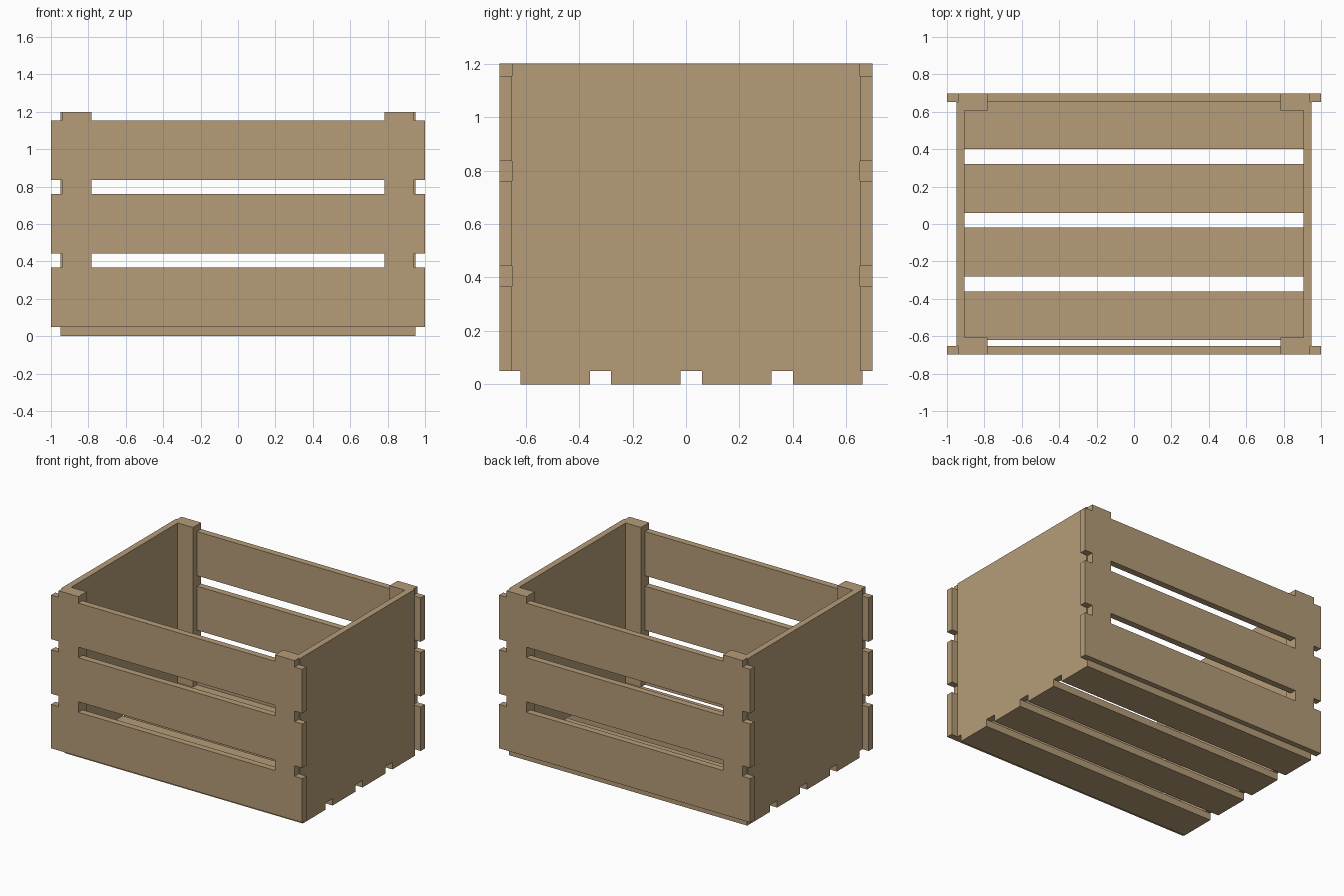
import bpy
import bmesh
from mathutils import Vector

cube = bpy.data.objects.get("Cube")
if cube:
    bpy.data.objects.remove(cube, do_unlink=True)

# Single wood colour
wood = bpy.data.materials.new("light_wood")
wood.use_nodes = True
COLOR = (0.465, 0.335, 0.19, 1)
wood.diffuse_color = COLOR
wood.node_tree.nodes["Principled BSDF"].inputs["Base Color"].default_value = COLOR

# Main dimensions
HALF_Y = 0.698          # outer face of the long sides
WALL_Y = 0.651          # inner face of the long sides
END_X = 0.95            # outer face of the end panels
INNER_X = 0.905         # inner face of the end panels
POST_X = 0.783          # inner edge of the corner posts
FLOOR = 0.05            # thickness of the floor boards
TOP = 1.2
SLAT_H, GAP = 0.317, 0.076


def board(name, x, y, z):
    """Box spanning the given (min, max) ranges."""
    lo, hi = (Vector(c) for c in zip(x, y, z))
    bm = bmesh.new()
    bmesh.ops.create_cube(bm, size=1)
    bmesh.ops.scale(bm, vec=hi - lo, verts=bm.verts)
    mesh = bpy.data.meshes.new(name)
    bm.to_mesh(mesh)
    bm.free()
    mesh.materials.append(wood)
    obj = bpy.data.objects.new(name, mesh)
    obj.location = (lo + hi) / 2
    bpy.context.collection.objects.link(obj)


def span(a, b, side):
    return sorted((a * side, b * side))


# Floor boards
for i in range(4):
    y = -0.62 + i * 0.34
    board(f"floor_board_{i + 1}", (-END_X, END_X), (y, y + 0.26), (0, FLOOR))

# Solid end panels
for sx, end in ((-1, "right"), (1, "left")):
    board(f"{end}_end_panel", span(INNER_X, END_X, sx), (-WALL_Y, WALL_Y), (FLOOR, TOP))

for sy, side in ((-1, "front"), (1, "back")):
    wall = span(WALL_Y, HALF_Y, sy)
    for i in range(3):
        z = FLOOR + i * (SLAT_H + GAP)
        # Long side slat
        board(f"{side}_slat_{i + 1}", (-1, 1), wall, (z, z + SLAT_H))
        # Post blocks filling the gap above each slat
        for sx, end in ((-1, "right"), (1, "left")):
            block_top = min(z + SLAT_H + GAP, TOP)
            board(f"{side}_{end}_post_block_{i + 1}", span(POST_X, 0.94, sx), wall,
                  (z + SLAT_H, block_top))
    # Inner corner posts
    for sx, end in ((-1, "right"), (1, "left")):
        board(f"{side}_{end}_post", span(POST_X, INNER_X, sx),
              span(0.606, WALL_Y, sy), (FLOOR, TOP))
